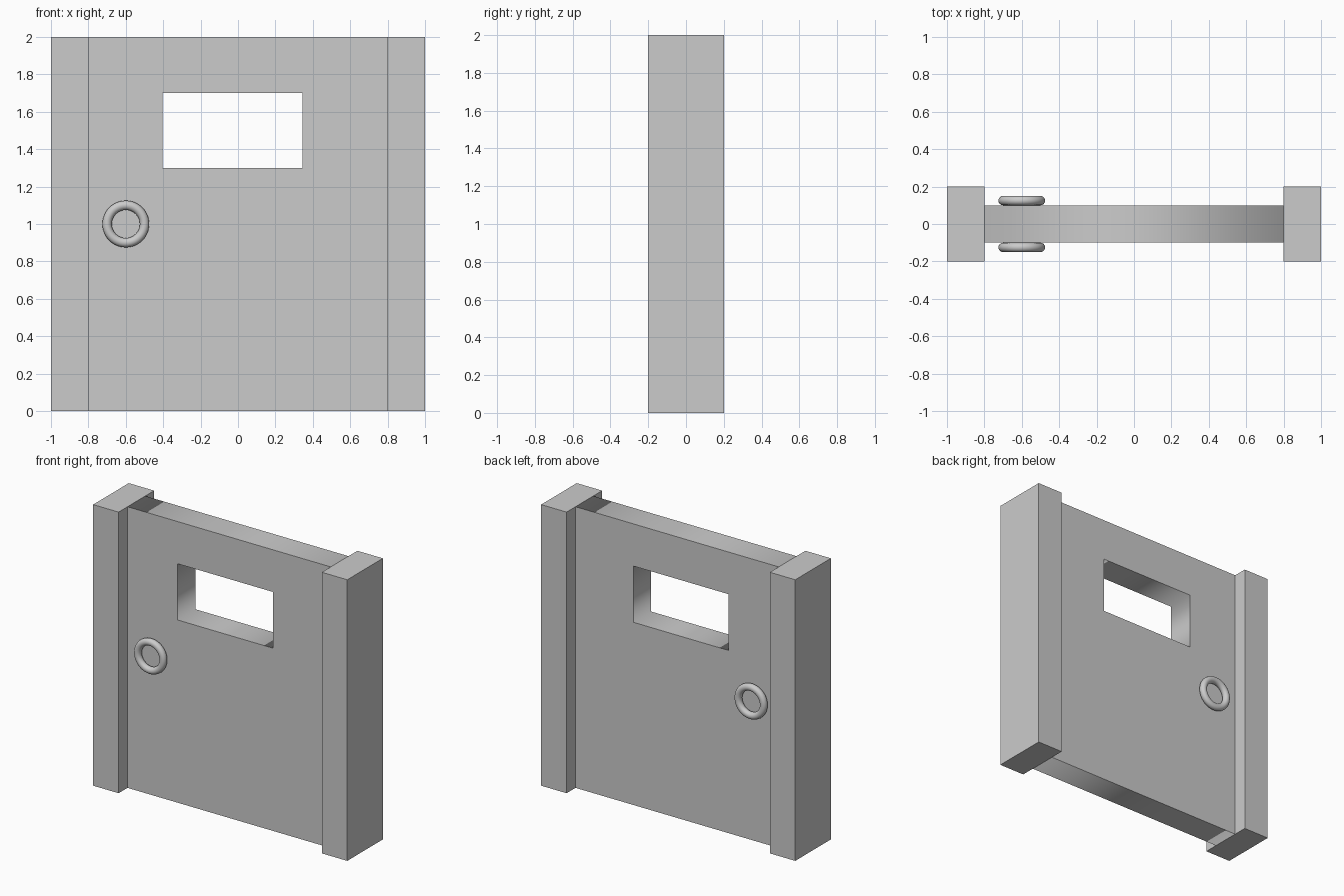
import bpy
from math import radians

if "Cube" in bpy.data.objects:
    bpy.data.objects.remove(bpy.data.objects["Cube"])


def box(name, centre, size):
    bpy.ops.mesh.primitive_cube_add(size=1, location=centre)
    obj = bpy.context.object
    obj.name = name
    obj.scale = size
    bpy.ops.object.transform_apply(location=False, rotation=False, scale=True)
    return obj


def add_rectangle(curve, x0, x1, z0, z1):
    spline = curve.splines.new('POLY')
    spline.points.add(3)
    for point, (x, z) in zip(spline.points, [(x0, z0), (x1, z0), (x1, z1), (x0, z1)]):
        point.co = (x, z, 0, 1)
    spline.use_cyclic_u = True


# Door panel: filled outline with a window opening, extruded to thickness
curve = bpy.data.curves.new("door_panel", 'CURVE')
curve.dimensions = '2D'
curve.fill_mode = 'BOTH'
curve.extrude = 0.1
add_rectangle(curve, -0.8, 0.8, 0, 2)
add_rectangle(curve, -0.405, 0.345, 1.3, 1.7)
panel = bpy.data.objects.new("door_panel", curve)
panel.rotation_euler.x = radians(90)
bpy.context.collection.objects.link(panel)
bpy.context.view_layer.objects.active = panel
panel.select_set(True)
bpy.ops.object.convert(target='MESH')

# Side posts
for side, x in (("left", -0.9), ("right", 0.9)):
    box(side + "_post", (x, 0, 1), (0.2, 0.4, 2))

# Ring handles on both faces
for side, y in (("front", -0.125), ("back", 0.125)):
    bpy.ops.mesh.primitive_torus_add(
        location=(-0.6, y, 1), rotation=(radians(90), 0, 0),
        major_radius=0.1, minor_radius=0.025,
        major_segments=48, minor_segments=16)
    bpy.context.object.name = side + "_ring_handle"
    bpy.ops.object.shade_smooth()
